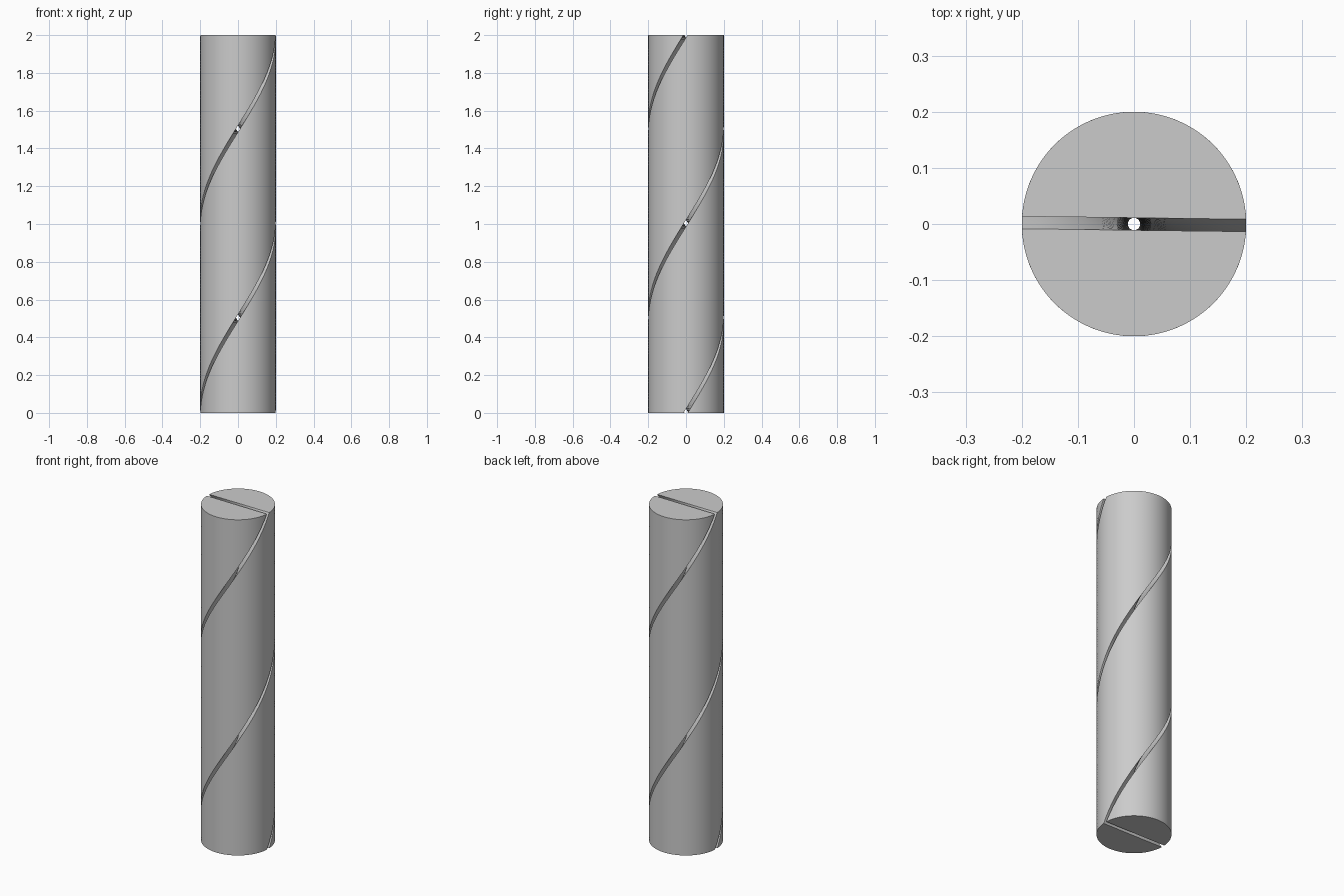
import bpy
import bmesh
from math import sin, cos, pi, asin, radians

if "Cube" in bpy.data.objects:
    bpy.data.objects.remove(bpy.data.objects["Cube"])

R, H = 0.2, 2.0          # rod radius and height
GAP = 0.011              # half width of the slot
LEVELS, ARC, FLAT = 120, 64, 12
START, TWIST = radians(-0.7), 2 * pi


def half_profile():
    """Half disc, cut short of the centre line by half the slot width."""
    a = asin(GAP / R)
    pts = [(R * cos(a + (pi - 2 * a) * i / ARC), R * sin(a + (pi - 2 * a) * i / ARC))
           for i in range(ARC + 1)]
    x = R * cos(a)
    pts += [(-x + 2 * x * i / FLAT, GAP) for i in range(1, FLAT)]
    return pts


def twisted_half(name, phase):
    """Extrude the half disc upward while turning it one full revolution."""
    bm = bmesh.new()
    profile = half_profile()
    rings = []
    for k in range(LEVELS + 1):
        t = k / LEVELS
        c, s = cos(phase + START + TWIST * t), sin(phase + START + TWIST * t)
        rings.append([bm.verts.new((x * c - y * s, x * s + y * c, H * t))
                      for x, y in profile])
    n = len(profile)
    for lo, hi in zip(rings, rings[1:]):
        for i in range(n):
            j = (i + 1) % n
            bm.faces.new((lo[i], lo[j], hi[j], hi[i]))
    bm.faces.new(rings[0][::-1])
    bm.faces.new(rings[-1])
    mesh = bpy.data.meshes.new(name)
    bm.to_mesh(mesh)
    bm.free()
    ob = bpy.data.objects.new(name, mesh)
    bpy.context.collection.objects.link(ob)
    bpy.ops.object.select_all(action='DESELECT')
    ob.select_set(True)
    bpy.context.view_layer.objects.active = ob
    bpy.ops.object.shade_smooth_by_angle(angle=radians(30))


# Two interlocking halves of the rod, separated by a spiral slot
twisted_half("rod_half_back", 0)
twisted_half("rod_half_front", pi)
